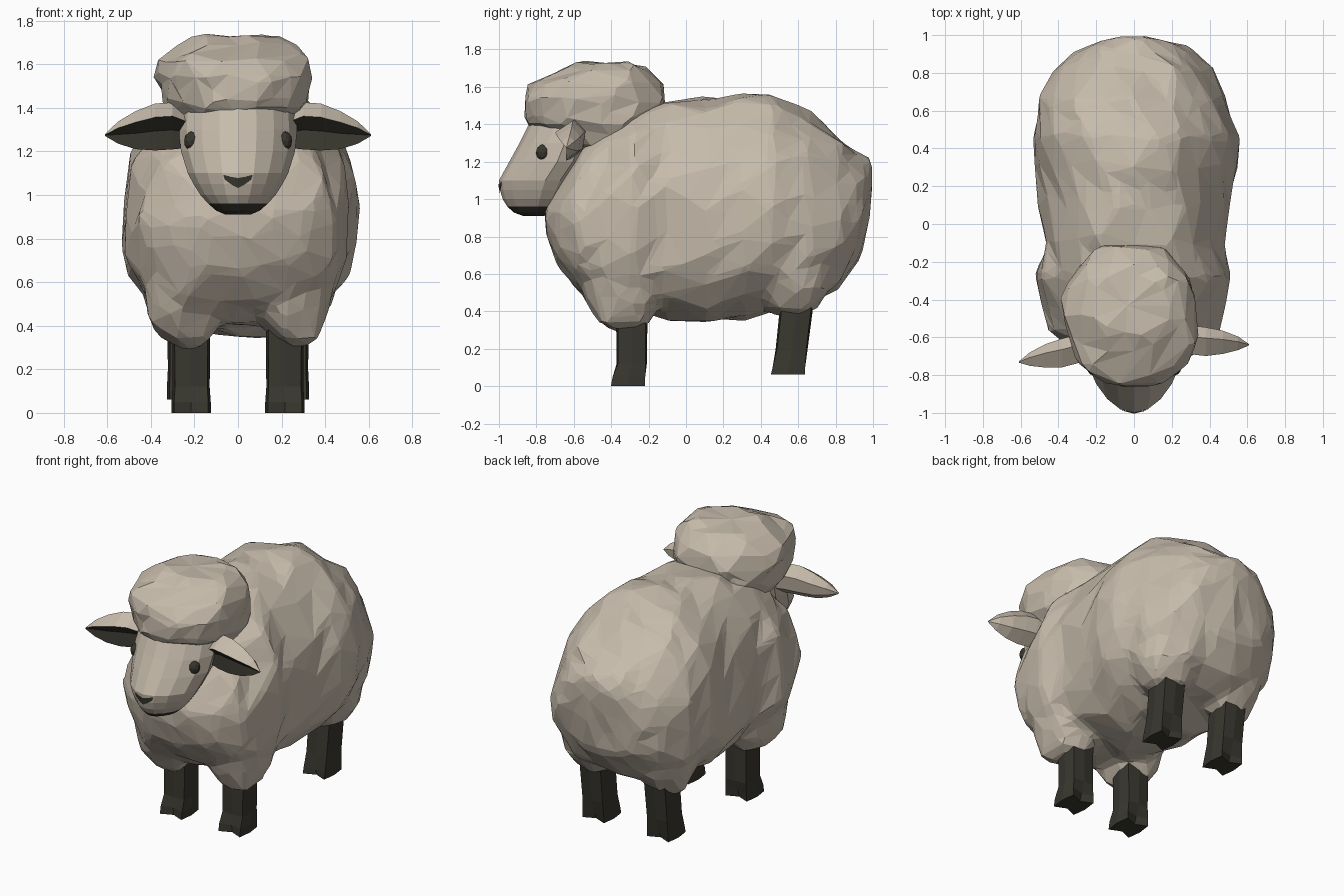
import bpy, bmesh, math, random
from mathutils import Vector, Matrix

random.seed(4)
cube = bpy.data.objects.get("Cube")
if cube:
    bpy.data.objects.remove(cube)


def material(name, rgb):
    m = bpy.data.materials.new(name)
    m.use_nodes = True
    m.diffuse_color = (*rgb, 1)
    m.node_tree.nodes["Principled BSDF"].inputs["Base Color"].default_value = (*rgb, 1)
    return m


WOOL = material("warm wool", (0.57, 0.50, 0.41))
DARK = material("dark horn", (0.04, 0.038, 0.028))


def oval(n, power=2.0, shift=0.0):
    """Points of a unit superellipse."""
    pts = []
    for k in range(n):
        a = 2 * math.pi * (k + shift) / n
        c, s = math.cos(a), math.sin(a)
        pts.append((math.copysign(abs(c) ** (2 / power), c),
                    math.copysign(abs(s) ** (2 / power), s)))
    return pts


def loft(bm, rings):
    """Skin a list of rings and close both ends."""
    loops = [[bm.verts.new(p) for p in ring] for ring in rings]
    n = len(loops[0])
    for a, b in zip(loops, loops[1:]):
        for k in range(n):
            j = (k + 1) % n
            bm.faces.new((a[k], a[j], b[j], b[k]))
    bm.faces.new(loops[0][::-1])
    bm.faces.new(loops[-1])


def finish(bm, name, mats, rule=None):
    bmesh.ops.recalc_face_normals(bm, faces=bm.faces[:])
    if rule:
        for f in bm.faces:
            f.material_index = int(rule(f))
    me = bpy.data.meshes.new(name)
    bm.to_mesh(me)
    bm.free()
    for m in mats:
        me.materials.append(m)
    ob = bpy.data.objects.new(name, me)
    bpy.context.collection.objects.link(ob)
    return ob


def woolly(bm, name, jitter, ratio):
    """Roughen, fuse and facet a wool shape."""
    amount = {v: jitter * min(1, min(e.calc_length() for e in v.link_edges) / .1)
              for v in bm.verts}
    for v, j in amount.items():
        v.co += Vector([random.uniform(-j, j) for _ in range(3)])
    bmesh.ops.poke(bm, faces=[f for f in bm.faces if len(f.verts) > 4])
    ob = finish(bm, name, [WOOL])
    fuse = ob.modifiers.new("fuse", 'REMESH')
    fuse.mode = 'VOXEL'
    fuse.voxel_size = 0.035
    facet = ob.modifiers.new("facet", 'DECIMATE')
    facet.ratio = ratio


# Fleece: y, bottom, top, half width
BODY = [(-.75, .82, .98, .16), (-.68, .66, 1.13, .32), (-.58, .49, 1.30, .44),
        (-.45, .41, 1.42, .48), (-.27, .38, 1.50, .53), (-.10, .36, 1.54, .48),
        (.10, .33, 1.55, .50), (.30, .34, 1.55, .54), (.47, .41, 1.55, .54),
        (.65, .42, 1.47, .505), (.82, .51, 1.34, .41), (.92, .68, 1.25, .30),
        (.965, .88, 1.22, .19), (.995, 1.05, 1.19, .07)]
bm = bmesh.new()
rings = []
for i, (y, lo, hi, w) in enumerate(BODY):
    mid, half = (lo + hi) / 2, (hi - lo) / 2
    rings.append([(w * u * (1 - 0.08 * v), y, mid + half * v)
                  for u, v in oval(18, 2.25, 0.5 * (i % 2))])
loft(bm, rings)
# Wool tufts over the tops of the legs
for side in (-1, 1):
    for y, z, size in ((-.34, .62, (.21, .25, .34)), (.58, .67, (.22, .23, .32))):
        place = Matrix.Translation((side * .25, y, z)) @ Matrix.Diagonal((*size, 1))
        bmesh.ops.create_icosphere(bm, subdivisions=2, radius=1, matrix=place)
woolly(bm, "fleece", 0.022, 0.10)

# Woolly cap on the head: z, front, back, half width
CAP = [(1.26, -.60, -.22, .27), (1.37, -.83, -.13, .32), (1.42, -.86, -.10, .355),
       (1.54, -.87, -.09, .37), (1.62, -.84, -.125, .35), (1.69, -.68, -.20, .27),
       (1.73, -.59, -.27, .20)]
bm = bmesh.new()
rings = []
for i, (z, front, back, w) in enumerate(CAP):
    mid, half = (front + back) / 2, (back - front) / 2
    rings.append([(w * u - .014, mid + half * v, z)
                  for u, v in oval(14, 2.1, 0.5 * (i % 2))])
loft(bm, rings)
woolly(bm, "head_wool", 0.022, 0.08)

# Face: z, front, back, half width; the chin is dark
FACE = [(.91, -.87, -.76, .055), (.928, -.92, -.72, .095), (.96, -.955, -.69, .13),
        (1.0, -.98, -.66, .165), (1.05, -.995, -.63, .195), (1.10, -1.0, -.60, .22),
        (1.20, -.945, -.53, .25), (1.30, -.89, -.50, .26), (1.44, -.82, -.45, .25)]
bm = bmesh.new()
rings = []
for z, front, back, w in FACE:
    mid, half = (front + back) / 2, (back - front) / 2
    rings.append([(w * u * (1 + 0.3 * v), mid + half * v, z)
                  for u, v in oval(14, 2.1, 0.5)])
loft(bm, rings)
face = finish(bm, "face", [WOOL, DARK], lambda f: f.calc_center_median().z < .955)
bpy.context.view_layer.update()

# Eyes sunk into the face
for side, label in ((1, "left"), (-1, "right")):
    hit, spot, normal, _ = face.closest_point_on_mesh((side * .20, -.755, 1.245))
    bm = bmesh.new()
    place = Matrix.Translation(spot - normal * .015) @ Matrix.Diagonal((.038, .038, .045, 1))
    bmesh.ops.create_icosphere(bm, subdivisions=2, radius=1, matrix=place)
    finish(bm, label + "_eye", [DARK])

# Nose pads laid on the muzzle
for side, label in ((1, "left"), (-1, "right")):
    bm = bmesh.new()
    verts = []
    for x, z in [(0, 1.078), (.03, 1.083), (.068, 1.093), (.06, 1.07), (.03, 1.048), (0, 1.032)]:
        hit, spot, _, _ = face.ray_cast((side * x, -2, z), (0, 1, 0))
        verts.append(bm.verts.new((side * x, spot.y - .006, z)))
    pad = bm.faces.new(verts)
    bmesh.ops.solidify(bm, geom=[pad], thickness=.004)
    finish(bm, label + "_nose_pad", [DARK])

# Ears: x, y, z, scale, with a dark hollow on the front
EAR = [(.24, -.62, 1.305, .85), (.30, -.635, 1.32, 1.05), (.38, -.65, 1.315, 1.05),
       (.47, -.66, 1.30, .85), (.55, -.672, 1.288, .5), (.61, -.685, 1.275, .04)]
SECTION = [(-.075, .04), (-.01, -.02), (-.02, -.105), (.055, -.05), (.07, .04), (.015, .10)]
for side, label in ((1, "left"), (-1, "right")):
    bm = bmesh.new()
    loft(bm, [[(side * x, y + s * a + side * (.02 + .07 * (x - .24)), z + s * b)
               for a, b in SECTION] for x, y, z, s in EAR])
    bm.faces.index_update()
    finish(bm, label + "_ear", [WOOL, DARK], lambda f: f.index % len(SECTION) < 2)

# Legs with cloven feet: z, y, half depth, half width
FRONT = [(0, -.31, .105, .09), (.05, -.305, .1, .09), (.12, -.29, .085, .085),
         (.45, -.29, .085, .088)]
BACK = [(.062, .545, .105, .09), (.10, .55, .1, .09), (.20, .565, .09, .085),
        (.50, .60, .09, .088)]
for kind, stations, x in (("front", FRONT, .215), ("back", BACK, .237)):
    for side, label in ((1, "left"), (-1, "right")):
        bm = bmesh.new()
        rings = []
        for (z, y, d, w), cleft in zip(stations, (.55, .7, .95, 1)):
            rings.append([(side * x + w * u, y + d * v * (cleft if abs(u) < .01 else 1), z)
                          for u, v in oval(8, 5)])
        loft(bm, rings)
        finish(bm, f"{kind}_{label}_leg", [DARK])
